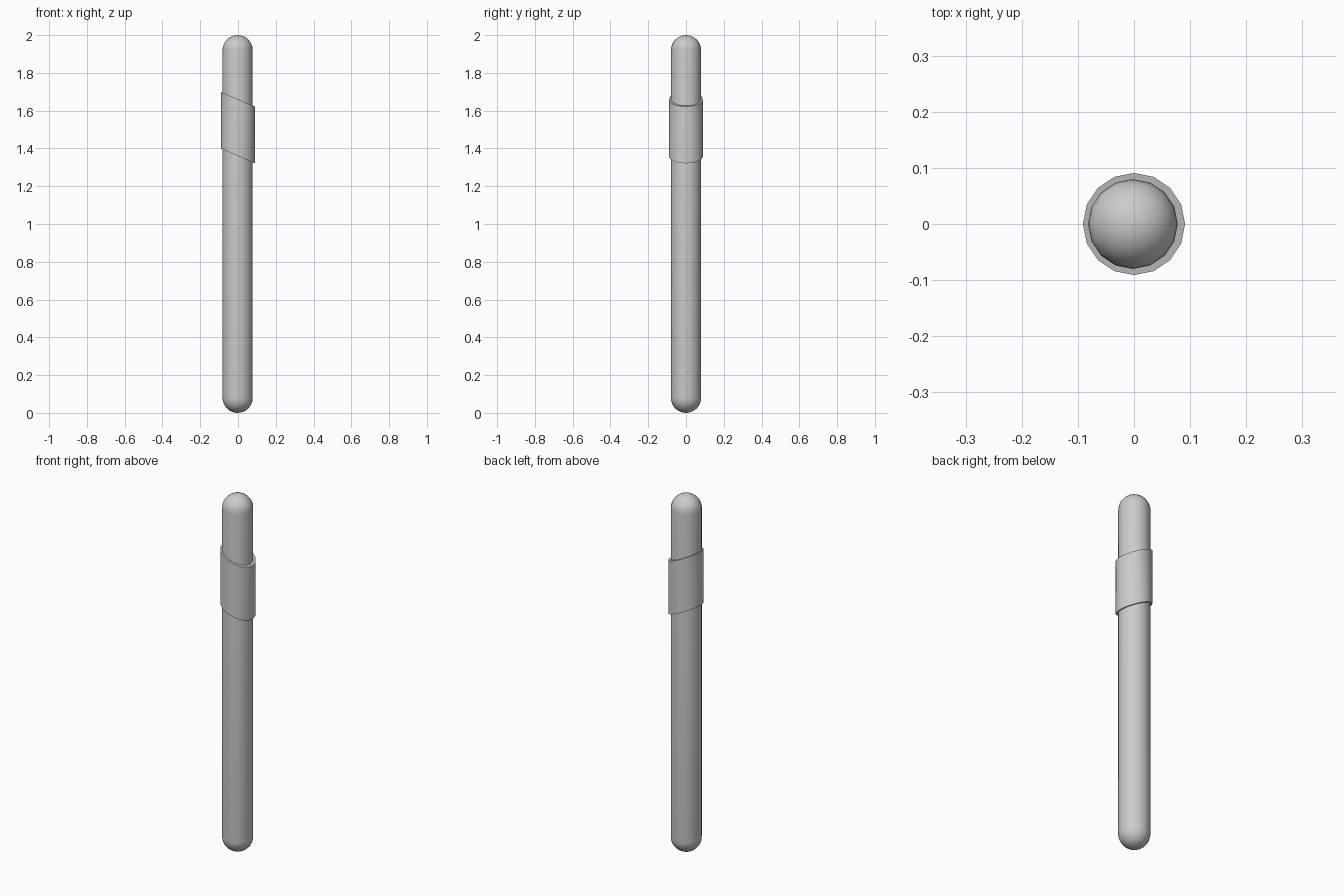
import bpy, bmesh, math

if "Cube" in bpy.data.objects:
    bpy.data.objects.remove(bpy.data.objects["Cube"])

SIDES = 16


def lathe(name, rings, x0=0.0, shear=0.0):
    """Skin stacked rings of (radius, z); shear tilts each ring along x."""
    bm = bmesh.new()
    loops = []
    for r, z in rings:
        loop = []
        for i in range(SIDES):
            a = 2 * math.pi * i / SIDES
            x = r * math.cos(a)
            loop.append(bm.verts.new((x0 + x, r * math.sin(a), z + shear * x)))
        loops.append(loop)
    for lo, hi in zip(loops, loops[1:]):
        for i in range(SIDES):
            j = (i + 1) % SIDES
            bm.faces.new((lo[i], lo[j], hi[j], hi[i]))
    bm.faces.new(loops[0][::-1])
    bm.faces.new(loops[-1])
    # close rounded tips to a point
    bmesh.ops.remove_doubles(bm, verts=bm.verts, dist=1e-5)
    bmesh.ops.recalc_face_normals(bm, faces=bm.faces)
    me = bpy.data.meshes.new(name)
    bm.to_mesh(me)
    bm.free()
    ob = bpy.data.objects.new(name, me)
    bpy.context.collection.objects.link(ob)
    bpy.ops.object.select_all(action='DESELECT')
    ob.select_set(True)
    bpy.context.view_layer.objects.active = ob
    bpy.ops.object.shade_smooth_by_angle(angle=math.radians(35))
    return ob


# Rod with hemispherical ends
R, STEPS, TIP = 0.08, 8, 0.0004
arc = [(max(R * math.cos(t), TIP), R * math.sin(t))
       for t in (k * math.pi / 2 / STEPS for k in range(STEPS + 1))]
bottom = [(r, R - h) for r, h in reversed(arc)]
top = [(r, 2 - R + h) for r, h in arc]
lathe("rod", bottom + top, x0=-0.002)

# Slanted sleeve around the upper part
lathe("sleeve", [(0.091, 1.36), (0.091, 1.66)], shear=-0.43)
